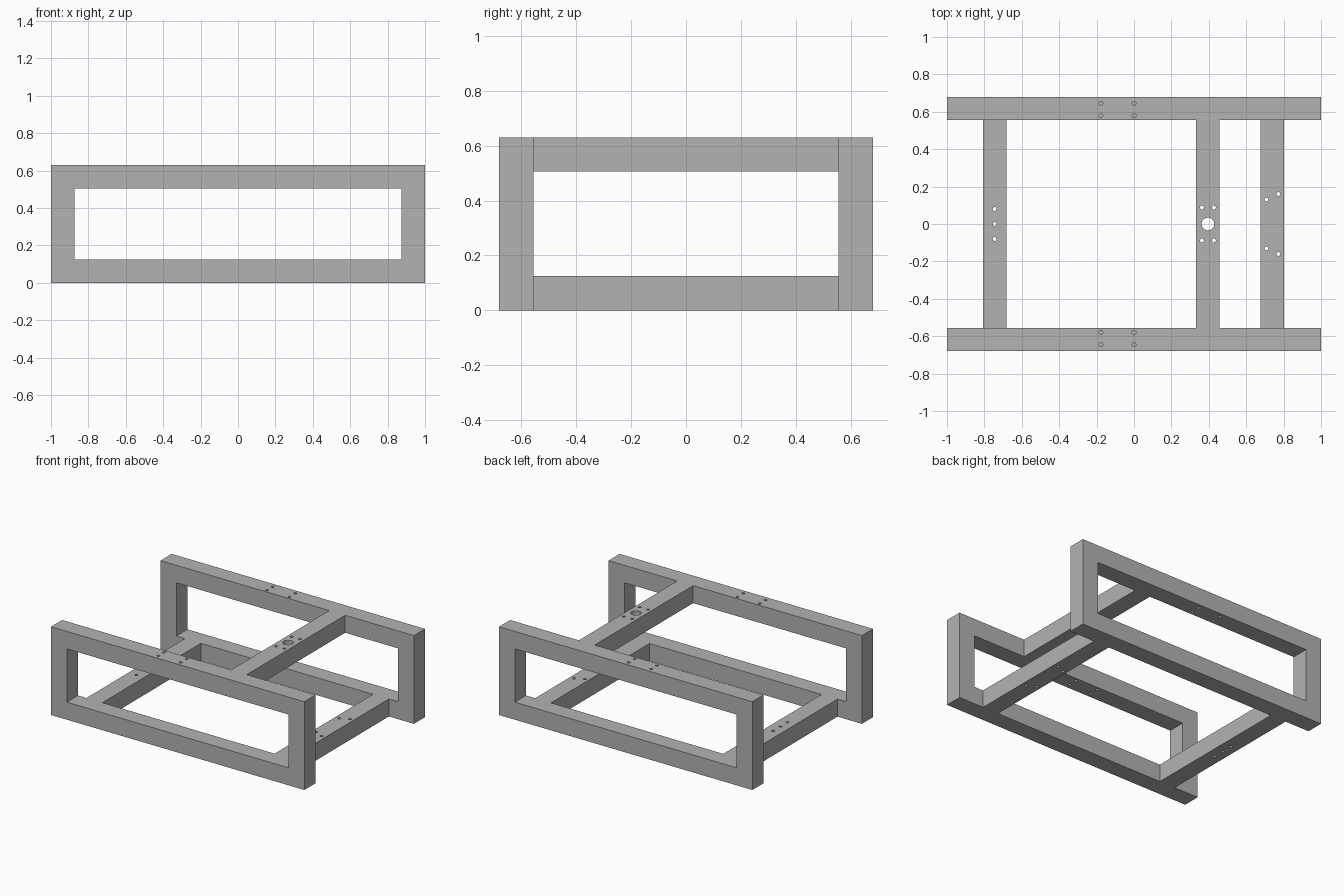
import bpy
import bmesh
from mathutils import Matrix, Vector

if "Cube" in bpy.data.objects:
    bpy.data.objects.remove(bpy.data.objects["Cube"], do_unlink=True)

BAR = 0.125        # square bar thickness
LENGTH, WIDTH, HEIGHT = 2.0, 1.36, 0.63
HOLE = 0.0105      # bolt hole radius

grey = bpy.data.materials.new("metal grey")
grey.use_nodes = True
colour = (0.45, 0.45, 0.45, 1)
grey.diffuse_color = colour
grey.node_tree.nodes["Principled BSDF"].inputs["Base Color"].default_value = colour


def make_object(name, bm):
    mesh = bpy.data.meshes.new(name)
    bm.to_mesh(mesh)
    bm.free()
    mesh.materials.append(grey)
    obj = bpy.data.objects.new(name, mesh)
    bpy.context.collection.objects.link(obj)
    return obj


def box(name, low, high):
    low, high = Vector(low), Vector(high)
    bm = bmesh.new()
    bmesh.ops.create_cube(bm, size=1, matrix=Matrix.Translation((low + high) / 2)
                          @ Matrix.Diagonal((*(high - low), 1)))
    return make_object(name, bm)


def drills(holes, z):
    """Vertical cylinders through the bar whose underside is at z."""
    bm = bmesh.new()
    for x, y, radius in holes:
        bmesh.ops.create_cone(bm, cap_ends=True, segments=24, radius1=radius,
                              radius2=radius, depth=BAR * 1.5,
                              matrix=Matrix.Translation((x, y, z + BAR / 2)))
    return make_object("drill_cutter", bm)


def cut(target, cutter):
    mod = target.modifiers.new("cut", 'BOOLEAN')
    mod.operation = 'DIFFERENCE'
    mod.solver = 'EXACT'
    mod.object = cutter
    cutter.hide_render = True
    bpy.context.view_layer.objects.active = target
    bpy.ops.object.modifier_apply(modifier=mod.name)
    bpy.data.objects.remove(cutter, do_unlink=True)


# Rectangular side frames, with four bolt holes in each top rail
top = HEIGHT - BAR
inner = WIDTH / 2 - BAR
for name, side in (("front_frame", -1), ("back_frame", 1)):
    y0, y1 = sorted((side * inner, side * WIDTH / 2))
    frame = box(name, (-LENGTH / 2, y0, 0), (LENGTH / 2, y1, HEIGHT))
    cut(frame, box("opening_cutter", (BAR - LENGTH / 2, y0 - BAR, BAR),
                   (LENGTH / 2 - BAR, y1 + BAR, top)))
    cut(frame, drills([(x, side * y, HOLE) for x in (-0.177, 0) for y in (0.58, 0.645)], top))


# Cross bars joining the two frames
def cross_bar(name, x, z, holes):
    bar = box(name, (x - BAR / 2, -inner, z), (x + BAR / 2, inner, z + BAR))
    cut(bar, drills([(x + dx, y, r) for dx, y, r in holes], z))


cross_bar("lower_right_cross_bar", -0.745, 0, [(0, y, HOLE) for y in (-0.08, 0, 0.08)])
cross_bar("lower_left_cross_bar", 0.74, 0,
          [(dx, s * y, HOLE) for dx, y in ((-0.032, 0.13), (0.032, 0.16)) for s in (-1, 1)])
cross_bar("upper_cross_bar", 0.395, top,
          [(0, 0, 0.034)] + [(dx, y, HOLE) for dx in (-0.032, 0.032) for y in (-0.088, 0.088)])
